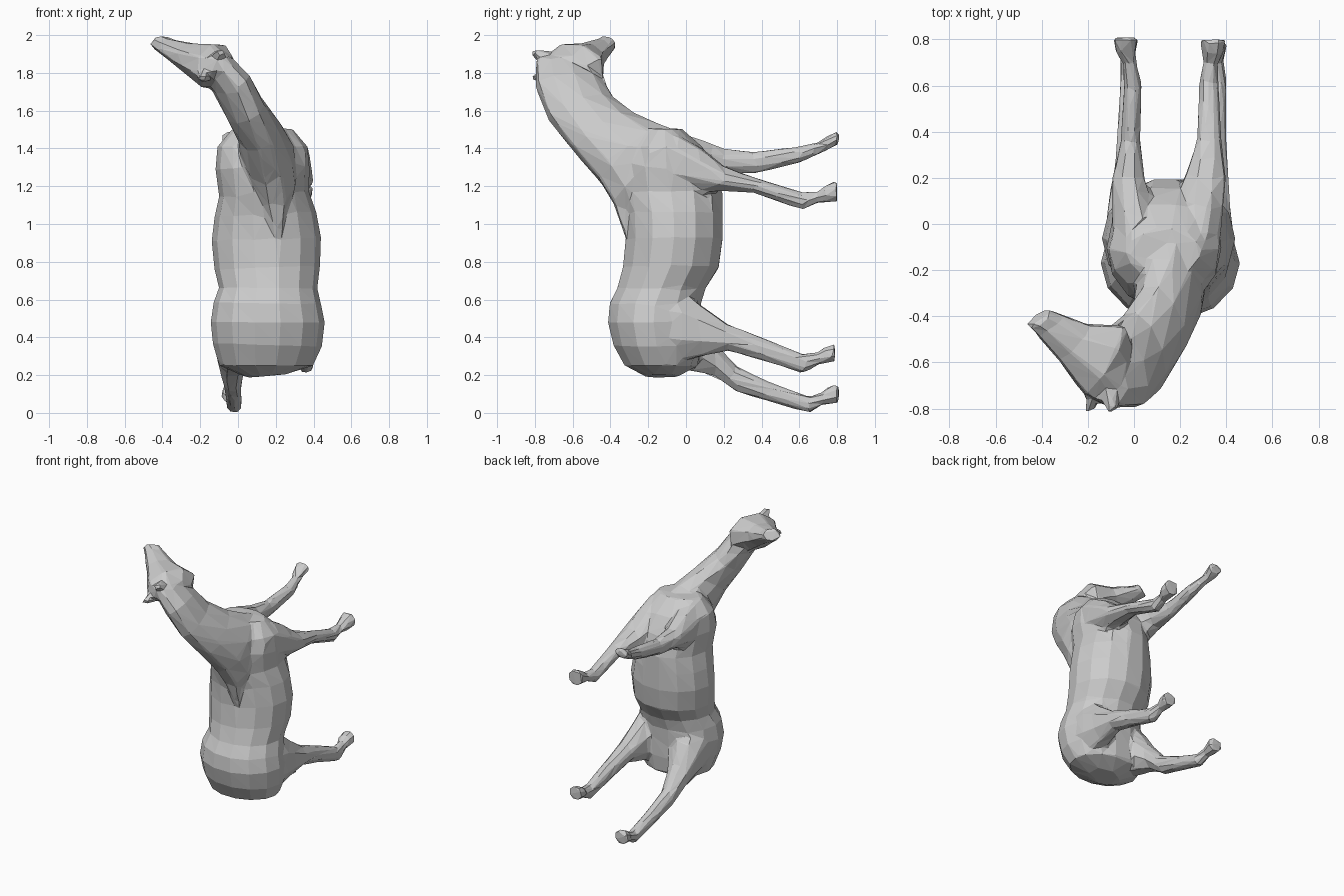
import bpy, bmesh, math
from mathutils import Vector


def loft(bm, rows, sides):
    """Skin elliptical rings; each row is (edge point, opposite edge point, half width)."""
    rows = [(Vector(a), Vector(b), w) for a, b, w in rows]
    mids = [(a + b) / 2 for a, b, w in rows]
    rings = []
    for i, (a, b, w) in enumerate(rows):
        along = mids[min(i + 1, len(mids) - 1)] - mids[max(i - 1, 0)]
        half = (a - b) / 2
        side = half.cross(along).normalized() * w
        ring = []
        for k in range(sides):
            t = 2 * math.pi * (k + 0.5) / sides
            ring.append(bm.verts.new(mids[i] + half * math.cos(t) + side * math.sin(t)))
        rings.append(ring)
    for r, s in zip(rings, rings[1:]):
        for k in range(sides):
            j = (k + 1) % sides
            bm.faces.new((r[k], r[j], s[j], s[k]))
    bm.faces.new(rings[0][::-1])
    bm.faces.new(rings[-1])


def leg(bm, rows):
    """Leg running along y; each row is (y, z top, z bottom, x, half width)."""
    loft(bm, [((x, y, t), (x, y, b), w) for y, t, b, x, w in rows], 8)


bm = bmesh.new()

# Torso, rump to chest: z, x min, x max, y min, y max
torso = [(0.195, 0.05, 0.26, -0.22, -0.04), (0.25, -0.10, 0.40, -0.33, 0.07),
         (0.36, -0.135, 0.445, -0.39, 0.08), (0.48, -0.145, 0.46, -0.42, 0.08),
         (0.58, -0.13, 0.44, -0.41, 0.085), (0.66, -0.10, 0.42, -0.37, 0.11),
         (0.77, -0.125, 0.435, -0.34, 0.18), (0.92, -0.14, 0.44, -0.325, 0.20),
         (1.05, -0.125, 0.415, -0.33, 0.20), (1.16, -0.10, 0.375, -0.36, 0.20),
         (1.30, -0.12, 0.38, -0.37, 0.16), (1.41, -0.11, 0.37, -0.31, 0.09),
         (1.505, -0.03, 0.29, -0.22, -0.02)]
loft(bm, [(((x0 + x1) / 2, y1, z), ((x0 + x1) / 2, y0, z), (x1 - x0) / 2)
          for z, x0, x1, y0, y1 in torso], 14)

# Neck, withers to poll: crest point, throat point, half width
loft(bm, [((0.22, -0.335, 0.93), (0.15, 0.06, 1.42), 0.05),
          ((0.21, -0.39, 1.10), (0.14, -0.04, 1.50), 0.14),
          ((0.19, -0.46, 1.22), (0.12, -0.14, 1.53), 0.145),
          ((0.15, -0.61, 1.40), (0.07, -0.27, 1.58), 0.12),
          ((0.09, -0.73, 1.56), (-0.02, -0.38, 1.66), 0.108),
          ((0.02, -0.80, 1.74), (-0.09, -0.43, 1.74), 0.10),
          ((-0.08, -0.80, 1.86), (-0.13, -0.46, 1.79), 0.085)], 10)

# Head, poll to muzzle: forehead point, jaw point, half width
loft(bm, [((-0.12, -0.80, 1.84), (-0.01, -0.52, 1.80), 0.08),
          ((-0.22, -0.75, 1.84), (-0.04, -0.43, 1.83), 0.13),
          ((-0.33, -0.60, 1.89), (-0.19, -0.43, 1.88), 0.08),
          ((-0.42, -0.49, 1.94), (-0.31, -0.39, 1.925), 0.052),
          ((-0.47, -0.44, 1.965), (-0.36, -0.37, 1.96), 0.045)], 8)

# Ears
for base, tip in (((-0.11, -0.72, 1.87), (-0.09, -0.81, 1.91)),
                  ((-0.17, -0.72, 1.79), (-0.19, -0.81, 1.77))):
    d = Vector((0.045, 0.02, 0))
    base, tip = Vector(base), Vector(tip)
    loft(bm, [(base + d, base - d, 0.045), (tip + d * 0.5, tip - d * 0.5, 0.022)], 6)

# Front legs, shoulder to hoof
leg(bm, [(-0.18, 1.46, 1.22, 0.02, 0.11), (-0.04, 1.495, 1.20, 0.01, 0.11),
         (0.08, 1.455, 1.20, -0.01, 0.095), (0.20, 1.405, 1.26, -0.025, 0.075),
         (0.36, 1.385, 1.265, -0.015, 0.045), (0.60, 1.415, 1.32, -0.005, 0.042),
         (0.70, 1.435, 1.365, -0.02, 0.032), (0.75, 1.47, 1.39, -0.035, 0.045),
         (0.81, 1.50, 1.42, -0.035, 0.06)])
leg(bm, [(-0.18, 1.46, 1.20, 0.26, 0.11), (-0.04, 1.48, 1.18, 0.27, 0.115),
         (0.08, 1.41, 1.16, 0.29, 0.105), (0.20, 1.31, 1.17, 0.31, 0.095),
         (0.36, 1.25, 1.16, 0.325, 0.058), (0.62, 1.17, 1.07, 0.325, 0.044),
         (0.70, 1.175, 1.11, 0.33, 0.034), (0.74, 1.21, 1.11, 0.34, 0.05),
         (0.80, 1.235, 1.115, 0.34, 0.062)])

# Hind legs, thigh to hoof
leg(bm, [(-0.20, 0.58, 0.28, 0.0, 0.13), (-0.05, 0.62, 0.22, -0.005, 0.125),
         (0.06, 0.52, 0.205, -0.015, 0.11), (0.15, 0.38, 0.19, -0.03, 0.08),
         (0.27, 0.25, 0.105, -0.03, 0.054), (0.45, 0.165, 0.055, -0.025, 0.047),
         (0.65, 0.09, -0.005, -0.02, 0.042), (0.72, 0.11, 0.04, -0.03, 0.034),
         (0.75, 0.14, 0.04, -0.035, 0.05), (0.81, 0.16, 0.05, -0.035, 0.06)])
leg(bm, [(-0.20, 0.64, 0.30, 0.31, 0.13), (-0.03, 0.66, 0.26, 0.32, 0.12),
         (0.08, 0.58, 0.29, 0.33, 0.095), (0.22, 0.475, 0.325, 0.345, 0.07),
         (0.40, 0.405, 0.275, 0.35, 0.052), (0.62, 0.315, 0.205, 0.36, 0.044),
         (0.70, 0.325, 0.25, 0.355, 0.034), (0.73, 0.35, 0.26, 0.35, 0.05),
         (0.79, 0.37, 0.265, 0.35, 0.058)])

bmesh.ops.recalc_face_normals(bm, faces=bm.faces)
mesh = bpy.data.meshes.new("horse")
bm.to_mesh(mesh)
bm.free()
horse = bpy.data.objects.new("horse", mesh)
bpy.context.collection.objects.link(horse)

# Fuse the parts into one skin, soften the joins, then facet it
fuse = horse.modifiers.new("fuse", 'REMESH')
fuse.mode = 'VOXEL'
fuse.voxel_size = 0.014
soften = horse.modifiers.new("soften", 'SMOOTH')
soften.factor = 0.5
soften.iterations = 5
facet = horse.modifiers.new("facet", 'DECIMATE')
facet.ratio = 0.025
